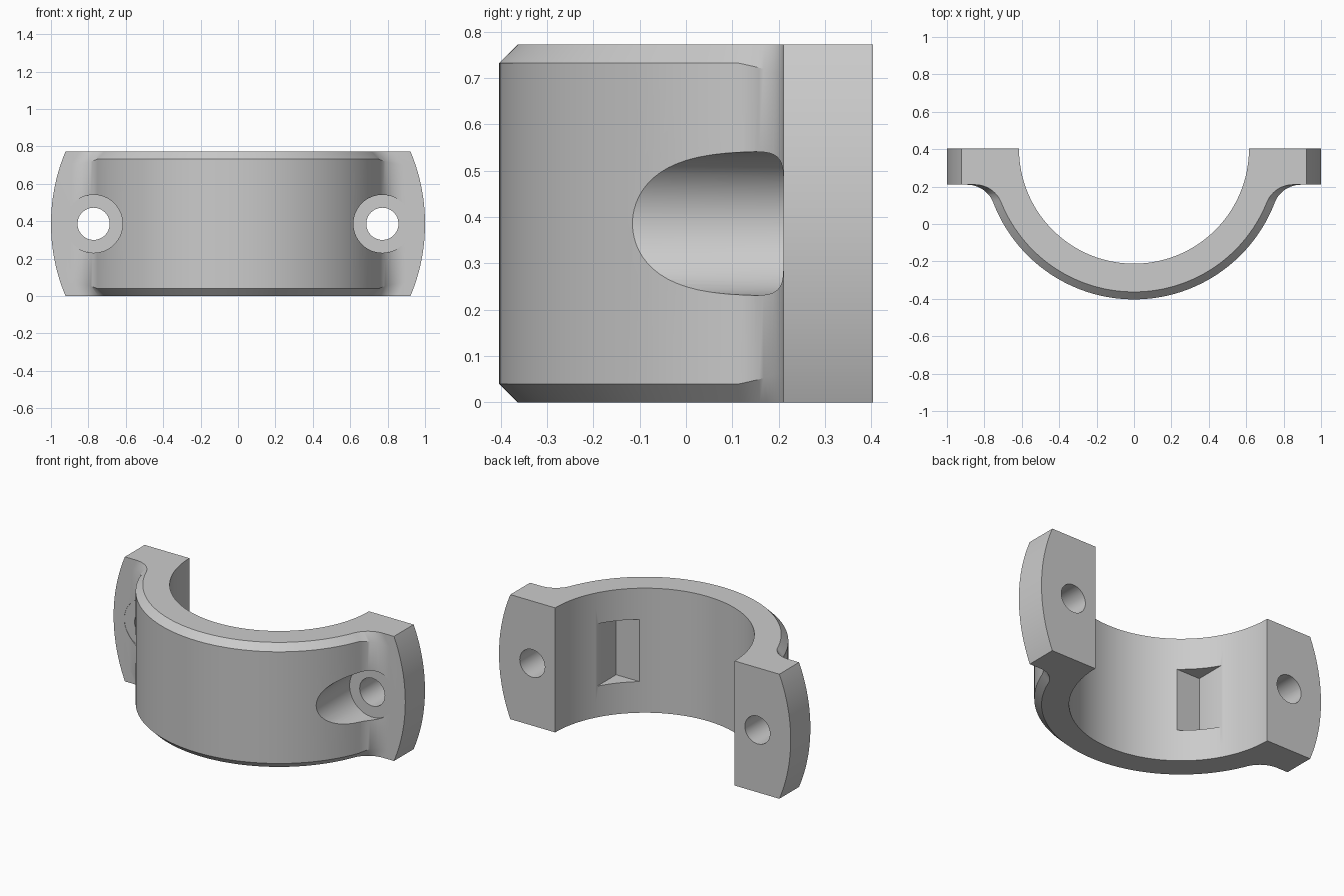
import bpy, bmesh
from math import sin, cos, pi, sqrt, atan2
from mathutils import Matrix

cube = bpy.data.objects.get("Cube")
if cube:
    bpy.data.objects.remove(cube, do_unlink=True)

HEIGHT = 0.772
MID = HEIGHT / 2
BACK, FACE = 0.403, 0.21        # mating plane and bolt face of the ears
BORE, OUTER = 0.615, 0.806      # radii of the half ring
CHAMFER, FILLET = 0.04, 0.15

grey = bpy.data.materials.new("plain_grey")
grey.use_nodes = True
grey.diffuse_color = (0.6, 0.6, 0.6, 1)
grey.node_tree.nodes["Principled BSDF"].inputs["Base Color"].default_value = (0.6, 0.6, 0.6, 1)


def add_object(name, bm):
    bmesh.ops.recalc_face_normals(bm, faces=bm.faces)
    mesh = bpy.data.meshes.new(name)
    bm.to_mesh(mesh)
    bm.free()
    mesh.materials.append(grey)
    obj = bpy.data.objects.new(name, mesh)
    bpy.context.collection.objects.link(obj)
    return obj


def rod(name, x, radius, y0, y1, sides):
    """Cylinder along y at mid height."""
    bm = bmesh.new()
    turn = Matrix.Translation((x, (y0 + y1) / 2, MID)) @ Matrix.Rotation(pi / 2, 4, 'X')
    bmesh.ops.create_cone(bm, cap_ends=True, segments=sides, radius1=radius,
                          radius2=radius, depth=y1 - y0, matrix=turn)
    return add_object(name, bm)


def box(name, low, high):
    bm = bmesh.new()
    bmesh.ops.create_cube(bm, size=1)
    for v in bm.verts:
        v.co = [a if c < 0 else b for a, b, c in zip(low, high, v.co)]
    return add_object(name, bm)


def combine(target, tool, operation):
    tool.hide_render = True
    mod = target.modifiers.new("cut", 'BOOLEAN')
    mod.operation, mod.solver, mod.object = operation, 'EXACT', tool
    bpy.context.view_layer.objects.active = target
    bpy.ops.object.modifier_apply(modifier=mod.name)
    bpy.data.objects.remove(tool, do_unlink=True)


def outline(radius):
    """Closed section as (x, y, fillet progress): ring, fillets, ears, bore."""
    cy = FACE - FILLET
    cx = sqrt((radius + FILLET) ** 2 - (BACK - cy) ** 2)
    tilt = atan2(BACK - cy, cx)
    half = []
    for i in range(41):             # outer arc, from the middle to the fillet
        a = -pi / 2 + (pi / 2 - tilt) * i / 40
        half.append((radius * cos(a), BACK + radius * sin(a), 0))
    for i in range(1, 15):          # concave fillet into the ear
        t = i / 14
        a = pi - tilt + (pi / 2 - pi + tilt) * t
        half.append((cx + FILLET * cos(a), cy + FILLET * sin(a), t))
    half += [(1.1, FACE, 1), (1.1, BACK, 1)]
    for i in range(49):             # bore, back to the middle
        a = -pi / 2 * i / 48
        half.append((BORE * cos(a), BACK + BORE * sin(a), 1))
    return half + [(-x, y, t) for x, y, t in half[-2:0:-1]]


# Half ring with ears, chamfered along both outer rims
bm = bmesh.new()
wide, narrow = outline(OUTER), outline(OUTER - CHAMFER)
rings = []
for path, level in ((narrow, 0), (wide, 1), (wide, 2), (narrow, 3)):
    ring = []
    for x, y, t in path:
        depth = 0 if level in (0, 3) else CHAMFER + 0.035 * t
        ring.append(bm.verts.new((x, y, depth if level < 2 else HEIGHT - depth)))
    rings.append(ring)
count = len(wide)
for lower, upper in zip(rings, rings[1:]):
    for i in range(count):
        j = (i + 1) % count
        bm.faces.new((lower[i], lower[j], upper[j], upper[i]))
bm.faces.new(rings[0])
bm.faces.new(rings[-1])
clamp = add_object("half_clamp", bm)

# Rounded ear ends
combine(clamp, rod("ear_rounding", 0, 1.0, -1, 1, 192), 'INTERSECT')

# Bolt holes with spot faces
for side in (-1, 1):
    combine(clamp, rod("spot_face", side * 0.772, 0.155, -0.7, FACE + 0.002, 64), 'DIFFERENCE')
    combine(clamp, rod("bolt_hole", side * 0.772, 0.086, -0.6, 0.6, 48), 'DIFFERENCE')

# Square pocket cut into both sides of the bore
combine(clamp, box("pocket", (-0.537, -0.083, HEIGHT / 4),
                   (0.537, 0.3, HEIGHT * 3 / 4)), 'DIFFERENCE')

bpy.ops.object.select_all(action='DESELECT')
clamp.select_set(True)
bpy.context.view_layer.objects.active = clamp
bpy.ops.object.shade_smooth_by_angle(angle=pi / 6)
